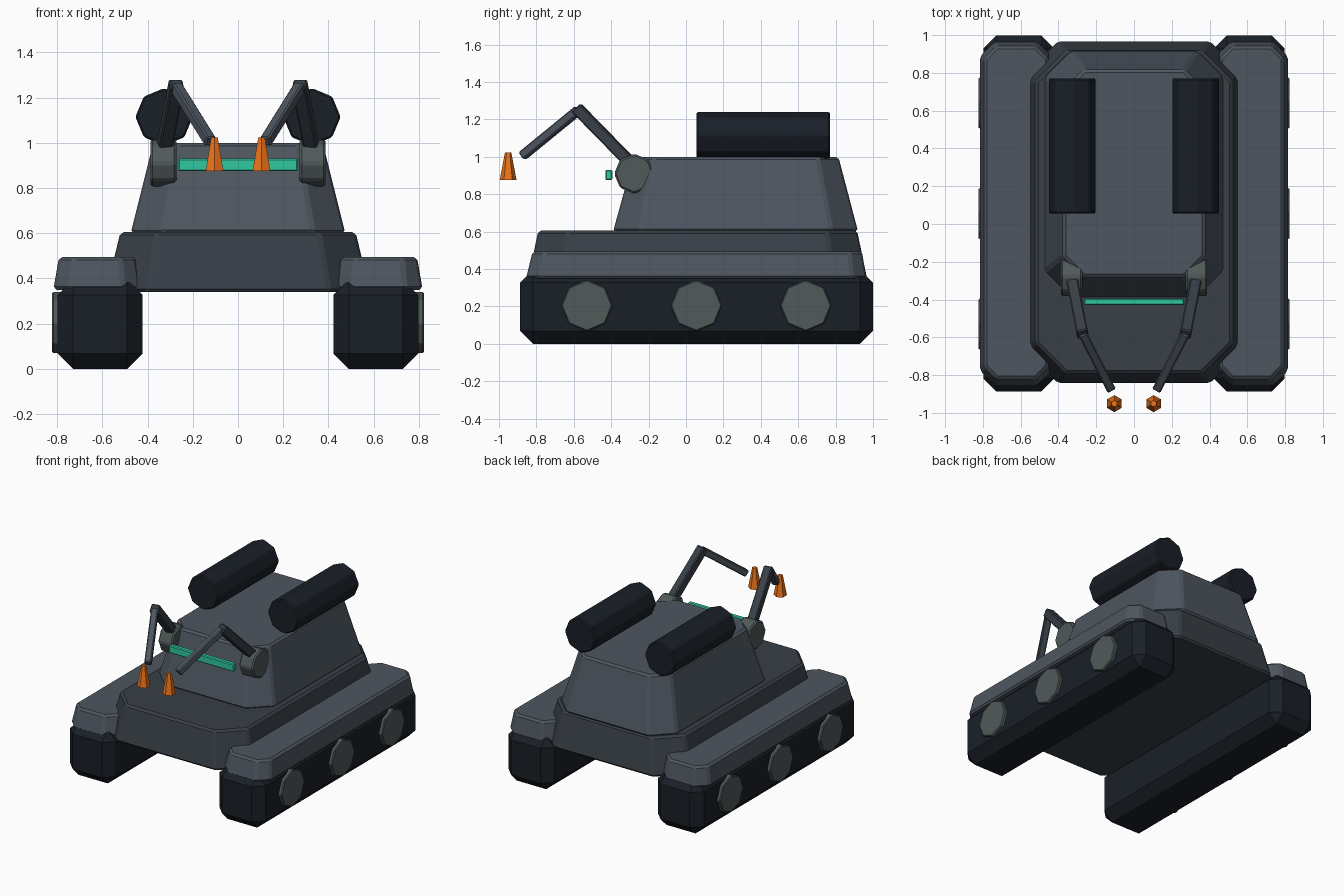
import bpy, bmesh, math
from mathutils import Vector, Matrix

if "Cube" in bpy.data.objects:
    bpy.data.objects.remove(bpy.data.objects["Cube"])


def material(name, rgb):
    m = bpy.data.materials.new(name)
    m.diffuse_color = (*rgb, 1)
    m.use_nodes = True
    m.node_tree.nodes["Principled BSDF"].inputs["Base Color"].default_value = m.diffuse_color
    return m


ARMOUR = material("armour", (0.075, 0.092, 0.115))
DARK = material("dark_armour", (0.04, 0.05, 0.063))
RUBBER = material("rubber", (0.01, 0.014, 0.021))
METAL = material("metal", (0.08, 0.1, 0.1))
GREEN = material("green_glow", (0.03, 0.58, 0.35))
ORANGE = material("orange", (0.85, 0.17, 0.01))


def finish(name, bm, mat, bevel=0):
    if bevel:
        bmesh.ops.bevel(bm, geom=bm.edges[:], offset=bevel, segments=1,
                        profile=0.5, affect='EDGES')
    bmesh.ops.recalc_face_normals(bm, faces=bm.faces[:])
    me = bpy.data.meshes.new(name)
    bm.to_mesh(me)
    bm.free()
    me.materials.append(mat)
    ob = bpy.data.objects.new(name, me)
    bpy.context.collection.objects.link(ob)
    return ob


def box(name, centre, size, mat, bevel=0, rot=Matrix()):
    bm = bmesh.new()
    m = Matrix.Translation(centre) @ rot @ Matrix.Diagonal((*size, 1))
    bmesh.ops.create_cube(bm, size=1, matrix=m)
    return finish(name, bm, mat, bevel)


def cylinder(name, centre, r1, r2, depth, sides, mat, rot=Matrix(), bevel=0):
    bm = bmesh.new()
    bmesh.ops.create_cone(bm, cap_ends=True, segments=sides, radius1=r1, radius2=r2,
                          depth=depth, matrix=Matrix.Translation(centre) @ rot)
    return finish(name, bm, mat, bevel)


def beam(name, a, b, width, mat):
    a, b = Vector(a), Vector(b)
    d = b - a
    rot = d.to_track_quat('Z', 'Y').to_matrix().to_4x4()
    return box(name, (a + b) / 2, (width, width, d.length), mat, 0.007, rot)


def tapered(name, low, high, mat, bevel):
    """Chamfered slab; each level is (x0, x1, y0, y1, z, chamfer)."""
    bm = bmesh.new()
    rings = []
    for x0, x1, y0, y1, z, c in (low, high):
        pts = [(x0 + c, y0), (x1 - c, y0), (x1, y0 + c), (x1, y1 - c),
               (x1 - c, y1), (x0 + c, y1), (x0, y1 - c), (x0, y0 + c)]
        rings.append([bm.verts.new((x, y, z)) for x, y in pts])
    bm.faces.new(rings[0])
    bm.faces.new(rings[1])
    for i in range(8):
        j = (i + 1) % 8
        bm.faces.new((rings[0][i], rings[0][j], rings[1][j], rings[1][i]))
    return finish(name, bm, mat, bevel)


# Hull and cab
tapered("hull", (-0.585, 0.585, -0.845, 0.97, 0.34, 0.18),
        (-0.52, 0.52, -0.79, 0.915, 0.605, 0.16), DARK, 0.014)
tapered("cab", (-0.475, 0.475, -0.39, 0.92, 0.6, 0.14),
        (-0.375, 0.375, -0.28, 0.815, 1.0, 0.11), ARMOUR, 0.014)

# Sensor bar
box("sensor_bar", (0, -0.412, 0.903), (0.53, 0.036, 0.056), GREEN, 0.006)

ALONG_X = Matrix.Rotation(math.pi / 2, 4, 'Y')
ALONG_Y = Matrix.Rotation(math.pi / 2, 4, 'X')

for side, s in (("left", -1), ("right", 1)):
    # Track, fender and road wheels
    box(side + "_track", (s * 0.61, 0.056, 0.1975), (0.375, 1.885, 0.395), RUBBER, 0.068)
    lo, hi = sorted((s * 0.43, s * 0.817))
    tapered(side + "_fender", (lo, hi, -0.855, 0.965, 0.35, 0.075),
            (lo + 0.025, hi - 0.025, -0.82, 0.94, 0.495, 0.065), ARMOUR, 0.014)
    for i, y in enumerate((-0.53, 0.055, 0.64)):
        cylinder(f"{side}_wheel_{i + 1}", (s * 0.797, y, 0.205), 0.137, 0.137, 0.05, 8,
                 METAL, ALONG_X, 0.006)

    # Roof tube
    cylinder(side + "_roof_tube", (s * 0.327, 0.413, 1.115), 0.127, 0.127, 0.715, 8,
             RUBBER, ALONG_Y, 0.008)

    # Arm: shoulder, two beams and a claw
    cylinder(side + "_shoulder", (s * 0.33, -0.277, 0.91), 0.107, 0.107, 0.115, 8,
             METAL, ALONG_X, 0.01)
    elbow = (s * 0.275, -0.575, 1.25)
    beam(side + "_upper_arm", (s * 0.335, -0.26, 0.93), (s * 0.272, -0.585, 1.262), 0.062, DARK)
    beam(side + "_forearm", elbow, (s * 0.122, -0.875, 1.005), 0.048, ARMOUR)
    cylinder(side + "_claw", (s * 0.104, -0.951, 0.949), 0.045, 0.017, 0.148, 6, ORANGE)
